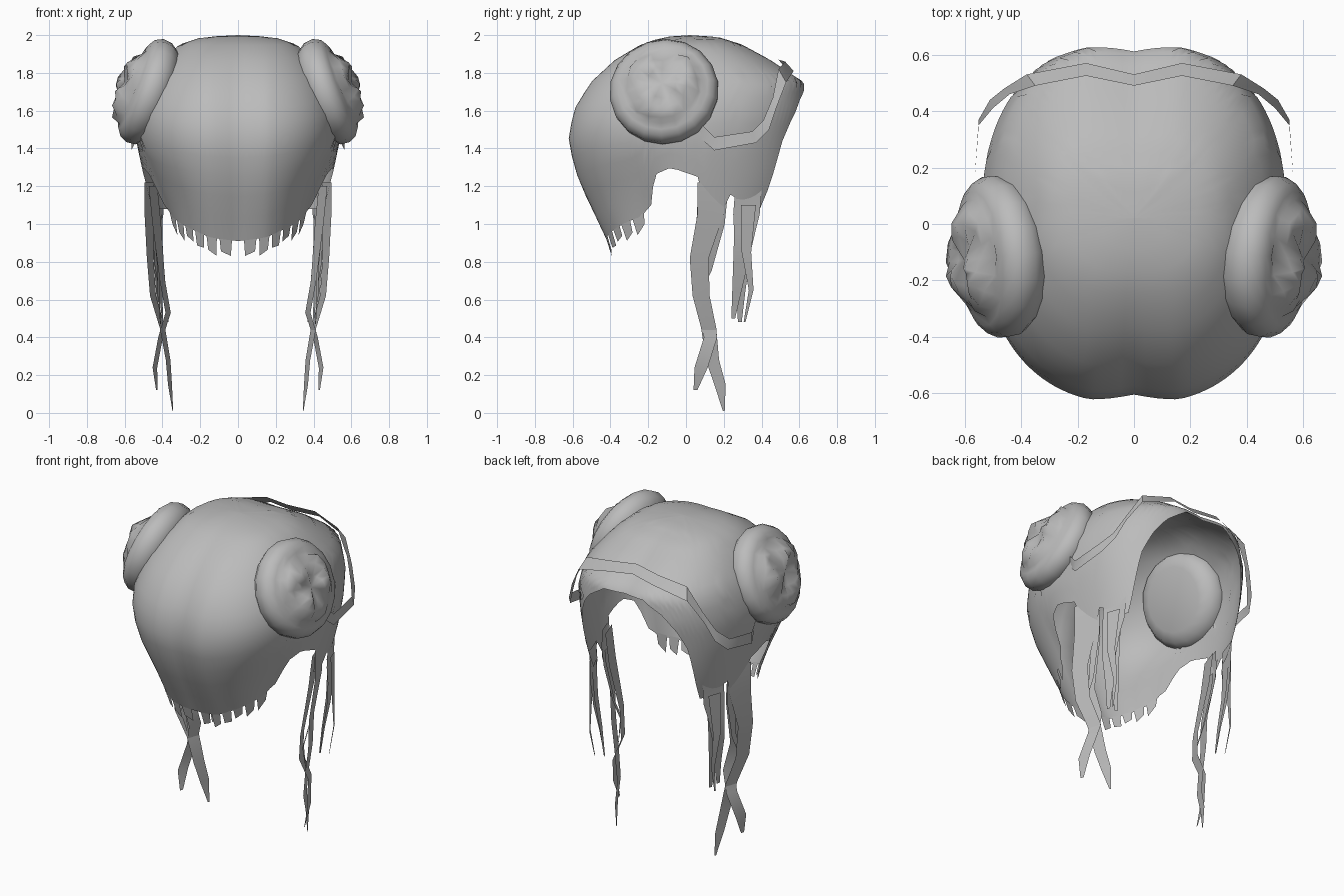
import bpy, bmesh, math, random
from mathutils import Vector, Matrix

random.seed(4)
old = bpy.data.objects.get("Cube")
if old:
    bpy.data.objects.remove(old, do_unlink=True)

# One plain grey for everything
grey = bpy.data.materials.new("plain_grey")
grey.use_nodes = True
grey.diffuse_color = (0.5, 0.5, 0.5, 1)
grey.node_tree.nodes["Principled BSDF"].inputs["Base Color"].default_value = (0.5, 0.5, 0.5, 1)


def interp(table, t):
    """Linear lookup; each row is (key, value, value, ...) with rising keys."""
    if t <= table[0][0]:
        return table[0][1:]
    for a, b in zip(table, table[1:]):
        if t <= b[0]:
            f = (t - a[0]) / (b[0] - a[0])
            return [p + (q - p) * f for p, q in zip(a[1:], b[1:])]
    return table[-1][1:]


def make(name, rows, closed=False, smooth=40):
    """Skin a grid of points and mirror it across x."""
    bm = bmesh.new()
    grid = [[bm.verts.new(p) for p in row] for row in rows]
    for a, b in zip(grid, grid[1:]):
        n = len(a)
        for i in range(n if closed else n - 1):
            j = (i + 1) % n
            bm.faces.new((a[i], b[i], b[j], a[j]))
    bmesh.ops.remove_doubles(bm, verts=bm.verts, dist=0.0005)
    mesh = bpy.data.meshes.new(name)
    bm.to_mesh(mesh)
    bm.free()
    mesh.materials.append(grey)
    obj = bpy.data.objects.new(name, mesh)
    bpy.context.collection.objects.link(obj)
    mod = obj.modifiers.new("mirror", "MIRROR")
    mod.merge_threshold = 0.002
    bpy.ops.object.select_all(action="DESELECT")
    obj.select_set(True)
    bpy.context.view_layer.objects.active = obj
    bpy.ops.object.shade_smooth_by_angle(angle=math.radians(smooth))


def clamp(v):
    return max(0, min(1, v))


# Cap section by height: front y, back y, half width
SECTION = [(0.8, -.40, .40, .41), (.95, -.45, .46, .43), (1.1, -.53, .58, .46),
           (1.3, -.61, .62, .51), (1.45, -.635, .63, .54), (1.6, -.61, .65, .54),
           (1.75, -.52, .64, .49), (1.87, -.39, .46, .40), (1.95, -.25, .31, .31),
           (1.99, -.13, .18, .19), (2, .02, .02, 0)]
# Lower edge by angle from the back: face opening, side locks, arch, hem
EDGE = [(0, 1.73), (12, 1.73), (25, 1.65), (33, 1.55), (40, 1.42), (46, 1.24),
        (51, 1.08), (66, 1.08), (71, 1.18), (75, 1.08), (84, 1.08), (87, 1.25),
        (95, 1.3), (103, 1.26), (108, 1.1), (115, 1.04), (135, .99), (160, .93), (180, .91)]


def cap_point(deg, z):
    front, back, half = interp(SECTION, z)
    s, c = math.sin(math.radians(deg)), math.cos(math.radians(deg))
    x = half * s ** .83 if 0 < deg < 180 else 0
    y = (front + back) / 2 + (back - front) / 2 * math.copysign(abs(c) ** .83, c)
    # the front tucks in towards the hem
    x *= 1 - .15 * clamp((1.45 - z) / .4) * clamp(-c / .35)
    # shallow centre parting at the front and back
    y -= math.copysign(.03, c) * clamp(1 - x / .16) * clamp(abs(y) * 2)
    return Vector((x, y, z))


# Hair cap
rows = []
for r in range(17):
    t = (r / 16) ** 1.8
    rows.append([cap_point(d, 2 - (2 - interp(EDGE, d)[0]) * t) for d in range(0, 181, 3)])
make("hair_cap", rows)

# Ragged tabs along the front hem, tucked slightly inward
for k, d in enumerate(range(113, 178, 11)):
    drop = .06 + random.random() * .03
    top, low = [], []
    for a, skew in ((d, 0), (d + 9, random.uniform(-.03, .02))):
        top.append(cap_point(a, interp(EDGE, a)[0] + .01))
        low.append(cap_point(a + (d + 4.5 - a) * .2, max(.83, top[-1].z - drop + skew)))
    make("hem_tab_%d" % (k + 1), [top, low])

# Flat band around the back: matching upper and lower edge points
UPPER = [(0, .49, 1.87), (.17, .525, 1.86), (.35, .49, 1.82), (.44, .46, 1.67),
         (.50, .41, 1.55), (.55, .35, 1.49), (.565, .15, 1.46), (.55, .08, 1.53)]
LOWER = [(0, .53, 1.82), (.17, .57, 1.81), (.38, .53, 1.75), (.46, .48, 1.62),
         (.51, .44, 1.5), (.55, .37, 1.43), (.565, .15, 1.39), (.53, .07, 1.46)]
make("back_band", [UPPER, LOWER])

# Hanging strands: centre x, y, z and width
STRANDS = {
    "side_lock_outer": [(.47, .13, 1.22, .14), (.47, .13, 1.05, .14), (.465, .07, .82, .10),
                        (.45, .08, .62, .09), (.40, .12, .45, .08), (.37, .14, .28, .07),
                        (.36, .18, .15, .06), (.345, .20, .01, .01)],
    "side_lock_inner": [(.45, .13, 1.2, .13), (.43, .12, 1, .13), (.40, .07, .7, .08),
                        (.37, .10, .53, .08), (.41, .13, .4, .07), (.44, .08, .24, .07),
                        (.43, .05, .12, .02)],
    "side_lock_wisp": [(.45, .19, 1.15, .06), (.44, .18, 1, .05), (.42, .12, .75, .03),
                       (.42, .05, .62, .03), (.41, .09, .47, .01)],
    "rear_lock_main": [(.42, .33, 1.18, .14), (.42, .32, 1.05, .14), (.43, .31, .95, .11),
                       (.43, .29, .8, .08), (.41, .27, .65, .05), (.40, .25, .5, .02)],
    "rear_lock_mid": [(.42, .32, 1.1, .10), (.41, .31, .85, .07), (.39, .29, .65, .05),
                      (.37, .285, .48, .02)],
    "rear_lock_wisp": [(.43, .33, 1.1, .08), (.44, .32, .85, .05), (.43, .345, .65, .025),
                       (.42, .31, .48, .01)],
}
for name, path in STRANDS.items():
    make(name, [[Vector((x, y, z)) + Vector((-.35, 1, 0)) * w * s for s in (-.5, 0, .5)]
                for x, y, z, w in path])

# Side buns: turned profile (radius, height along axis), with a lumpy curled core
PROFILE = [(0, -.10), (.19, -.10), (.25, -.08), (.285, -.03), (.29, .02), (.27, .06),
           (.24, .08), (.21, .09), (.19, .11), (.14, .14), (.08, .145), (0, .135)]
tilt = Matrix.Rotation(math.radians(70), 4, "Y")
yaw = Matrix.Rotation(math.radians(-6), 4, "Z")
place = Matrix.Translation((.475, -.115, 1.7)) @ yaw @ tilt
rows = []
for i, (radius, height) in enumerate(PROFILE):
    lump = .02 if 7 < i < len(PROFILE) - 1 else 0
    ring = []
    for s in range(18):
        a = math.tau * s / 18
        r = radius + random.uniform(-lump, lump) / 2
        h = height + lump * math.sin(3 * a + i) + random.uniform(-lump, lump) / 2
        ring.append(place @ Vector((r * math.cos(a), r * math.sin(a), h)))
    rows.append(ring)
make("side_bun", rows, closed=True, smooth=60)
